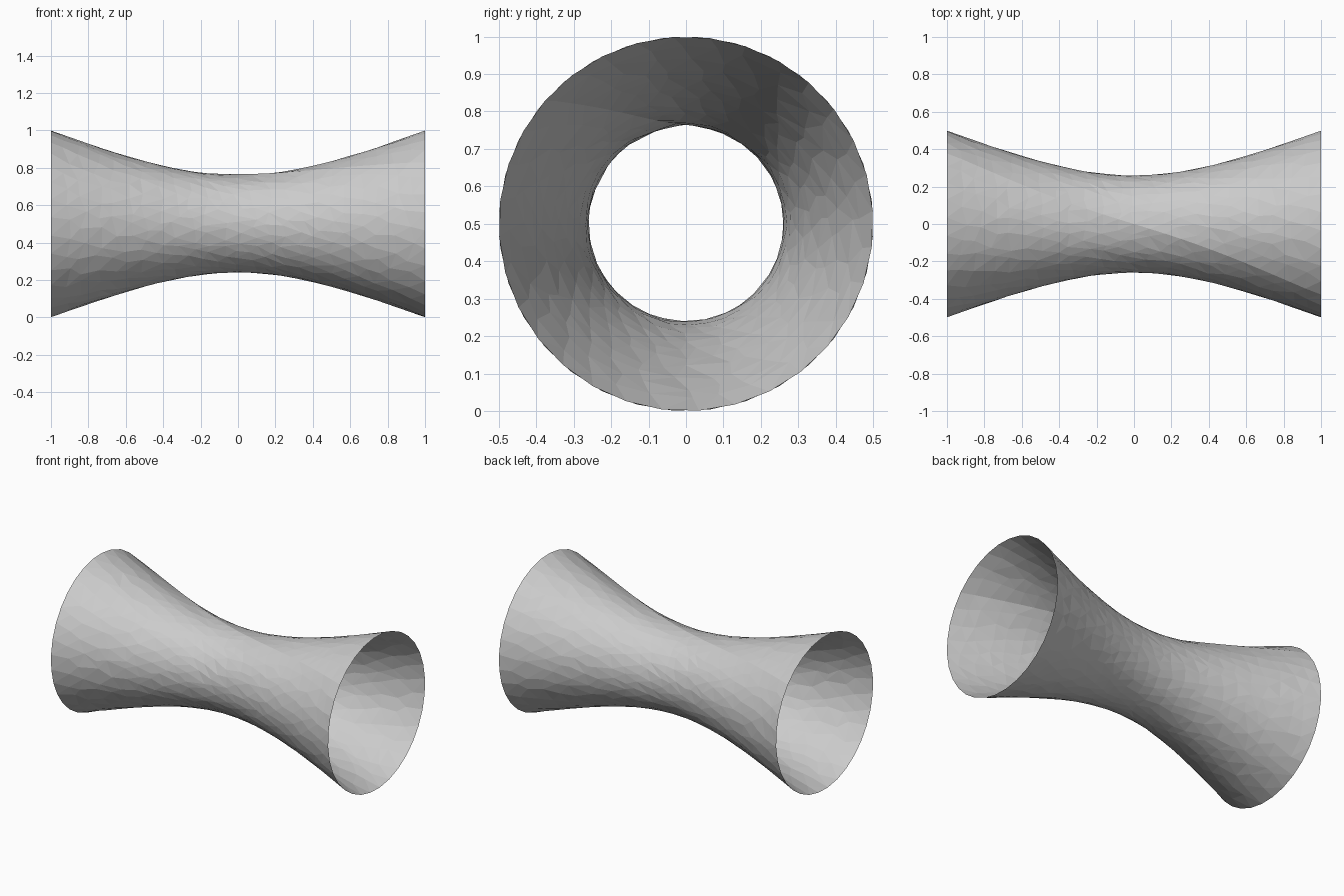
import bpy, bmesh, math, random

if "Cube" in bpy.data.objects:
    bpy.data.objects.remove(bpy.data.objects["Cube"])

random.seed(4)
SEGS, RINGS = 32, 24
WAIST, RIM = 0.26, 0.5


def radius(x):
    return math.sqrt(WAIST**2 + (RIM**2 - WAIST**2) * x * x)


def twist(x):
    return -math.atan(1.15 * x)


# Open flared tube along x; its mesh follows the twisted rulings
bm = bmesh.new()
rows = []
for i in range(RINGS + 1):
    row = []
    end = i in (0, RINGS)
    for j in range(SEGS):
        x = -1 + 2 * i / RINGS
        a = 2 * math.pi * j / SEGS
        lift = 0.0
        if end:
            a += twist(x)
        else:
            # irregular facets, with a clean raised seam at j = 0
            if j:
                x += random.uniform(-0.025, 0.025)
                a += random.uniform(-0.05, 0.05)
            else:
                lift = 0.006
            a += twist(x)
        r = radius(x) + lift
        row.append(bm.verts.new((x, r * math.sin(a), 0.5 + r * math.cos(a))))
    rows.append(row)

for i in range(RINGS):
    for j in range(SEGS):
        k = (j + 1) % SEGS
        a, b, c, d = rows[i][j], rows[i][k], rows[i + 1][k], rows[i + 1][j]
        if (a.co - c.co).length < (b.co - d.co).length:
            bm.faces.new((a, b, c))
            bm.faces.new((a, c, d))
        else:
            bm.faces.new((a, b, d))
            bm.faces.new((b, c, d))

# Normals point away from the tube axis
for f in bm.faces:
    f.normal_update()
    m = f.calc_center_median()
    if f.normal.y * m.y + f.normal.z * (m.z - 0.5) < 0:
        f.normal_flip()

mesh = bpy.data.meshes.new("flared_tube")
bm.to_mesh(mesh)
bm.free()
tube = bpy.data.objects.new("flared_tube", mesh)
bpy.context.collection.objects.link(tube)
